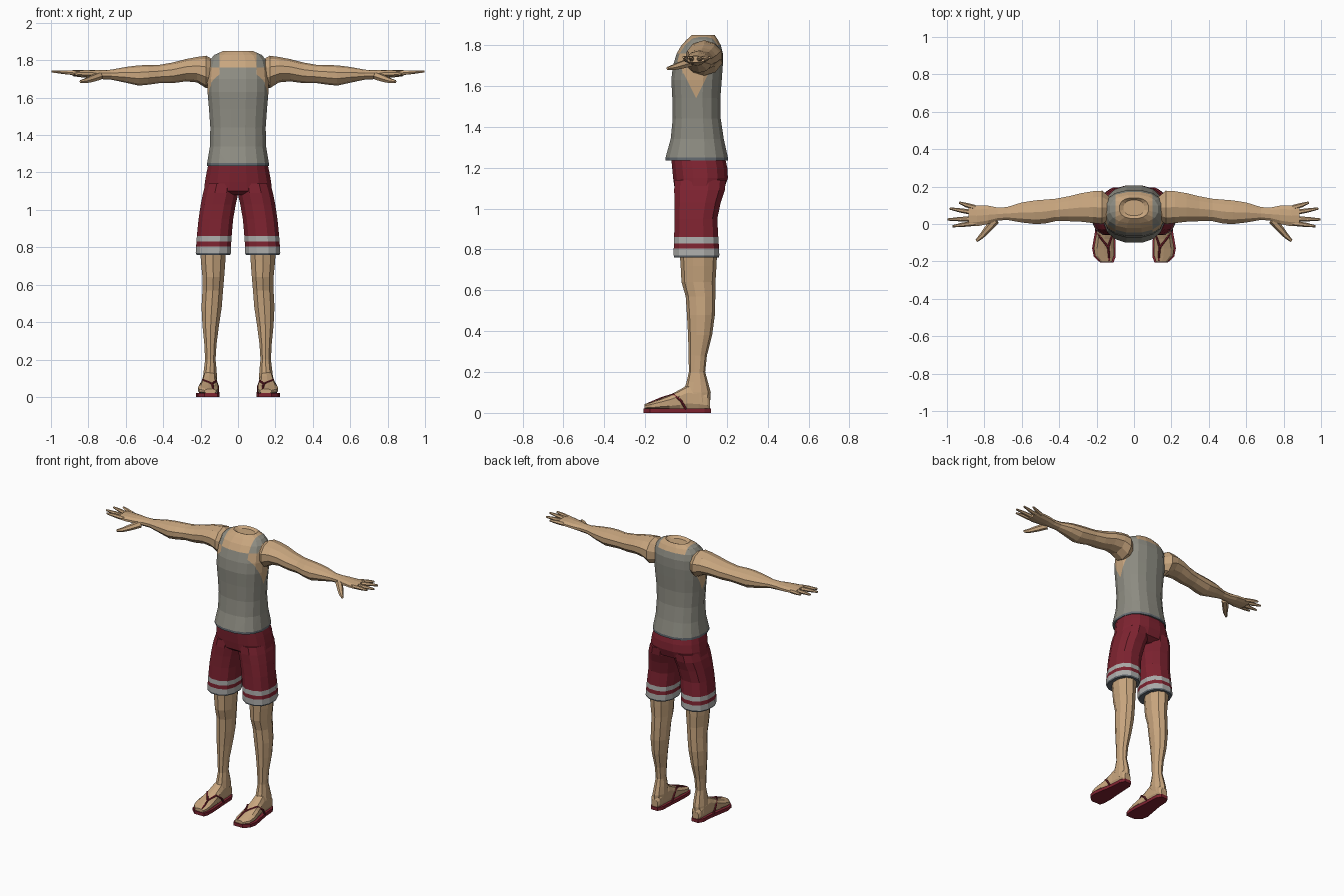
import bpy, bmesh, math
from mathutils import Vector


def material(name, rgb):
    m = bpy.data.materials.new(name)
    m.diffuse_color = (*rgb, 1)
    return m


SKIN = material("skin", (0.58, 0.38, 0.21))
GREY = material("shirt grey", (0.27, 0.265, 0.225))
RED = material("dark red", (0.21, 0.017, 0.03))
STRIPE = material("stripe grey", (0.42, 0.42, 0.41))
HEM = material("hem slate", (0.13, 0.15, 0.17))


def finish(name, bm, mats, rule=None, mirror=False):
    bmesh.ops.recalc_face_normals(bm, faces=bm.faces)
    bm.normal_update()
    if rule:
        for f in bm.faces:
            f.material_index = rule(f.calc_center_median(), f.normal)
    me = bpy.data.meshes.new(name)
    bm.to_mesh(me)
    bm.free()
    ob = bpy.data.objects.new(name, me)
    bpy.context.collection.objects.link(ob)
    for m in mats:
        me.materials.append(m)
    if mirror:
        mod = ob.modifiers.new("mirror", 'MIRROR')
        mod.use_mirror_merge = False
    return ob


def skin_rings(bm, rings):
    """Bridge successive rings of points and cap both ends."""
    vs = [[bm.verts.new(p) for p in r] for r in rings]
    n = len(vs[0])
    for a, b in zip(vs, vs[1:]):
        for i in range(n):
            j = (i + 1) % n
            bm.faces.new((a[i], a[j], b[j], b[i]))
    bm.faces.new(vs[0])
    bm.faces.new(vs[-1])


def loft(bm, axis, sections, n=12, power=2.0):
    """Sections are (position, low a, high a, low b, high b) across the axis."""
    rings = []
    for t, a0, a1, b0, b1 in sections:
        ring = []
        for i in range(n):
            w = 2 * math.pi * (i + 0.5) / n
            c, s = math.cos(w), math.sin(w)
            u = math.copysign(abs(c) ** (2 / power), c)
            v = math.copysign(abs(s) ** (2 / power), s)
            # widen slightly so flat sides reach the given extents
            k = 1 / math.cos(math.pi / n) ** (2 / power)
            p = [(a0 + a1) / 2 + u * k * (a1 - a0) / 2,
                 (b0 + b1) / 2 + v * k * (b1 - b0) / 2]
            p.insert(axis, t)
            ring.append(p)
        rings.append(ring)
    skin_rings(bm, rings)


def tube(bm, pts, radii, n=6):
    pts = [Vector(p) for p in pts]
    rings = []
    for i, (p, r) in enumerate(zip(pts, radii)):
        d = pts[min(i + 1, len(pts) - 1)] - pts[max(i - 1, 0)]
        q = d.to_track_quat('Z', 'Y')
        rings.append([p + q @ Vector((r * math.cos(2 * math.pi * k / n),
                                      r * math.sin(2 * math.pi * k / n), 0))
                      for k in range(n)])
    skin_rings(bm, rings)


# Torso wearing a tank top; neckline and armholes are cut as clean edges
bm = bmesh.new()
loft(bm, 2, [
    (1.235, -.165, .165, -.10, .205), (1.25, -.165, .165, -.10, .205),
    (1.34, -.150, .150, -.075, .185), (1.44, -.148, .148, -.065, .170),
    (1.54, -.155, .155, -.067, .168), (1.63, -.163, .163, -.072, .175),
    (1.70, -.165, .165, -.064, .180), (1.76, -.160, .160, -.045, .180),
    (1.80, -.150, .150, -.022, .170), (1.828, -.128, .128, .005, .155),
    (1.85, -.078, .078, .030, .140), (1.836, -.055, .055, .045, .128)],
    n=16, power=2.4)
SLOPE = 2.0
cuts = [((s * x, 0, 0), (1, 0, 0)) for s in (1, -1) for x in (.10, .145)]
cuts += [((0, 0, z), (0, 0, 1)) for z in (1.66,)]
cuts += [((0, .05, 1.54), (0, s * SLOPE, -1)) for s in (1, -1)]
for co, no in cuts:
    bmesh.ops.bisect_plane(bm, geom=bm.verts[:] + bm.edges[:] + bm.faces[:],
                           plane_co=co, plane_no=no)


def torso_colour(c, nrm):
    x = abs(c.x)
    if c.z < 1.25:
        return 2
    if x < .10 and c.z > (1.76 if c.y < .07 else 1.80):
        return 1
    if x > .145 and c.z > 1.66 and -.03 < c.y < .15:
        return 1
    if x > .10 and 1.54 + SLOPE * abs(c.y - .05) < c.z < 1.74:
        return 1
    return 0


finish("tank_top_torso", bm, [GREY, SKIN, HEM], torso_colour)

# Arms with shoulder, elbow and wrist
bm = bmesh.new()
loft(bm, 0, [
    (.125, .03, .14, 1.66, 1.795), (.17, .00, .178, 1.655, 1.820),
    (.22, .005, .175, 1.685, 1.814), (.28, .012, .165, 1.690, 1.803),
    (.35, .015, .148, 1.680, 1.785), (.42, .015, .135, 1.680, 1.773),
    (.48, .002, .130, 1.672, 1.772), (.53, .000, .126, 1.667, 1.770),
    (.60, .008, .115, 1.682, 1.762), (.68, .022, .090, 1.698, 1.748),
    (.73, .018, .088, 1.700, 1.747), (.78, .000, .098, 1.705, 1.748),
    (.84, -.012, .100, 1.710, 1.748), (.885, -.008, .098, 1.716, 1.746)], n=10)
finish("arm", bm, [SKIN], mirror=True)

# Fingers and thumb
bm = bmesh.new()
for y0, x1, y1 in ((.088, .935, .115), (.060, .985, .083),
                   (.028, .998, .024), (.004, .970, -.012)):
    xm = (.86 + x1) / 2
    tube(bm, [(.85, y0, 1.730), (xm, (y0 + y1) / 2, 1.736), (x1, y1, 1.740)],
         [.014, .012, .006])
tube(bm, [(.74, .02, 1.716), (.785, -.03, 1.700), (.815, -.065, 1.690),
          (.842, -.090, 1.686)], [.022, .019, .014, .008])
finish("fingers", bm, [SKIN], mirror=True)

# Shorts: hips
bm = bmesh.new()
loft(bm, 2, [
    (1.08, -.150, .150, -.030, .150), (1.10, -.182, .182, -.056, .188),
    (1.15, -.177, .177, -.063, .205), (1.20, -.168, .168, -.068, .202),
    (1.245, -.158, .158, -.072, .192)], n=16, power=2.4)
finish("shorts_hips", bm, [RED])

# Shorts: striped legs
bm = bmesh.new()
loft(bm, 2, [
    (.76, .042, .222, -.058, .160), (.77, .038, .226, -.060, .163),
    (.805, .037, .224, -.060, .162), (.83, .036, .222, -.059, .160),
    (.86, .034, .220, -.058, .158), (.95, .026, .211, -.056, .153),
    (1.03, .012, .199, -.056, .170), (1.09, -.002, .187, -.058, .190),
    (1.14, -.004, .172, -.055, .195)], n=12, power=2.4)


def shorts_colour(c, nrm):
    if c.z < .77:
        return 2
    return 1 if c.z < .805 or .83 < c.z < .86 else 0


finish("shorts_leg", bm, [RED, STRIPE, HEM], shorts_colour, mirror=True)

# Bare legs
bm = bmesh.new()
loft(bm, 2, [
    (.05, .118, .188, .010, .115), (.10, .112, .188, -.010, .118),
    (.15, .115, .182, .005, .105), (.20, .120, .176, .016, .092),
    (.28, .115, .180, .015, .100), (.38, .102, .190, .013, .125),
    (.48, .087, .195, .008, .138), (.57, .080, .190, .002, .140),
    (.64, .074, .190, -.018, .140), (.72, .068, .198, -.022, .145),
    (.84, .060, .205, -.030, .150)], n=10)
finish("leg", bm, [SKIN], mirror=True)

# Feet
bm = bmesh.new()
loft(bm, 1, [
    (-.202, .118, .178, .018, .042), (-.170, .108, .208, .015, .052),
    (-.130, .106, .214, .015, .066), (-.080, .108, .206, .012, .086),
    (-.030, .112, .196, .010, .112), (.010, .114, .190, .010, .135),
    (.060, .116, .188, .010, .125), (.105, .120, .184, .012, .100),
    (.118, .130, .174, .015, .070)], n=10, power=2.6)
finish("foot", bm, [SKIN], mirror=True)

# Sandal soles from an extruded outline
bm = bmesh.new()
outline = [(.110, -.207), (.180, -.207), (.215, -.175), (.224, -.130),
           (.212, -.060), (.198, .020), (.194, .090), (.176, .122),
           (.128, .122), (.110, .090), (.106, .000), (.098, -.120), (.100, -.180)]
face = bm.faces.new([bm.verts.new((x, y, 0)) for x, y in outline])
up = bmesh.ops.extrude_face_region(bm, geom=[face])["geom"]
bmesh.ops.translate(bm, vec=(0, 0, .022),
                    verts=[v for v in up if isinstance(v, bmesh.types.BMVert)])
finish("sandal_sole", bm, [RED], mirror=True)

# Sandal straps meeting at the toe post
bm = bmesh.new()
toe = (.138, -.125, .070)
tube(bm, [(.106, .000, .018), (.107, -.025, .055), (.118, -.065, .086), toe], [.006] * 4)
tube(bm, [(.202, .000, .018), (.204, -.025, .060), (.186, -.062, .090), toe], [.006] * 4)
tube(bm, [toe, (.134, -.160, .055), (.132, -.195, .040)], [.006] * 3)
finish("sandal_strap", bm, [RED], mirror=True)
